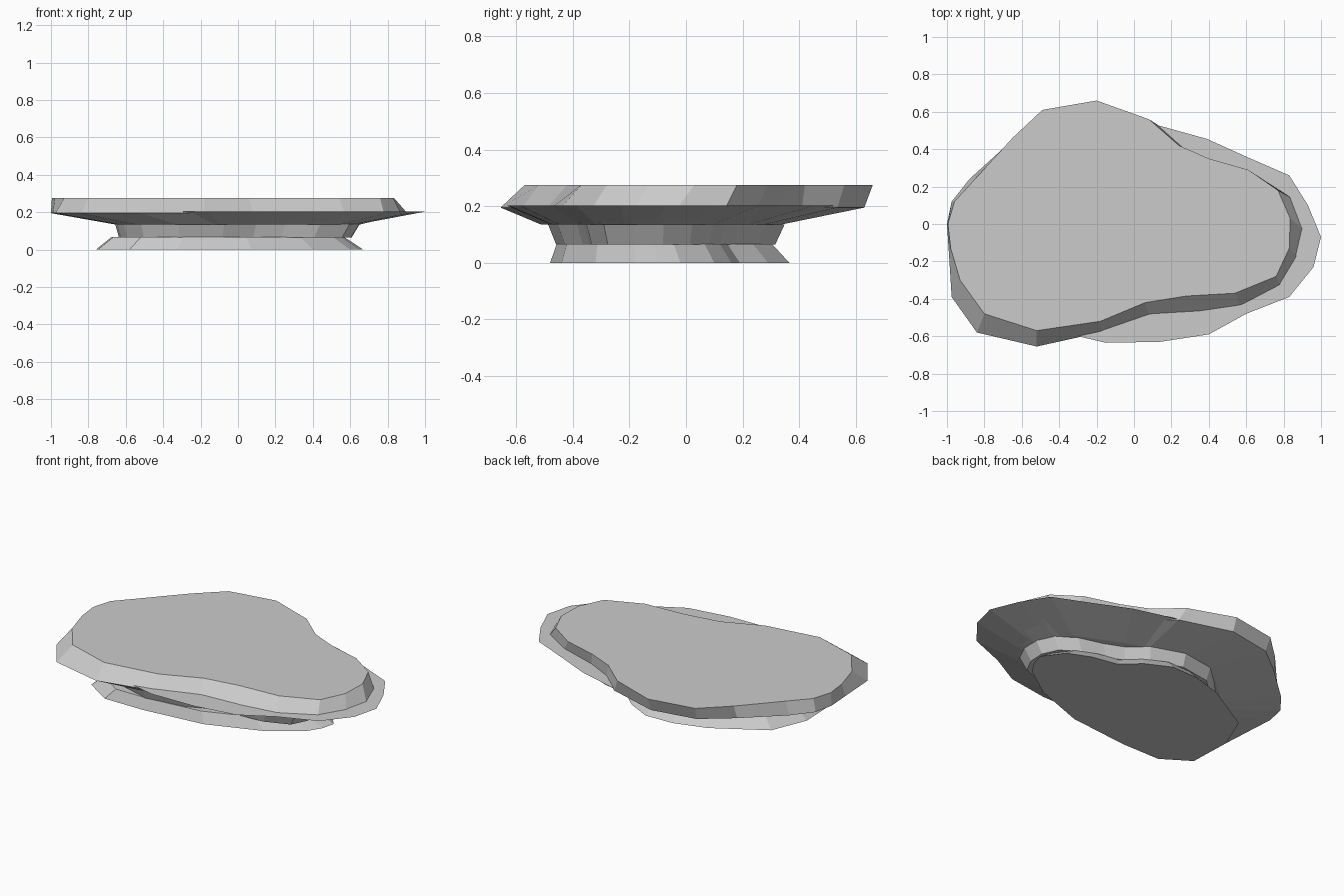
import bpy, bmesh


def at(outline, z, s=(1, 1), o=(0, 0)):
    """Place an outline at height z, scaled and shifted in plan."""
    return [(x * s[0] + o[0], y * s[1] + o[1], z) for x, y in outline]


def loft(name, rings):
    """Flat-shaded solid through matching rings listed bottom to top."""
    bm = bmesh.new()
    vs = [[bm.verts.new(p) for p in r] for r in rings]
    n = len(vs[0])
    for a, b in zip(vs, vs[1:]):
        for i in range(n):
            j = (i + 1) % n
            bm.faces.new((a[i], a[j], b[j], b[i]))
    bm.faces.new(vs[0][::-1])
    bm.faces.new(vs[-1])
    bmesh.ops.recalc_face_normals(bm, faces=bm.faces)
    me = bpy.data.meshes.new(name)
    bm.to_mesh(me)
    bm.free()
    ob = bpy.data.objects.new(name, me)
    bpy.context.collection.objects.link(ob)
    return ob


# Plan outlines, counter-clockwise
cap_top = [(-.995, 0), (-.98, -.13), (-.93, -.3), (-.8, -.48), (-.52, -.57),
           (-.18, -.52), (.06, -.42), (.28, -.385), (.54, -.37), (.76, -.28),
           (.83, -.13), (.835, .03), (.77, .18), (.61, .29), (.4, .35),
           (.24, .42), (.08, .56), (-.2, .66), (-.49, .61), (-.65, .46),
           (-.85, .24), (-.96, .12)]
cap_rim = [(-1, 0), (-.99, -.15), (-.975, -.39), (-.84, -.58), (-.52, -.655),
           (-.18, -.58), (.08, -.49), (.33, -.475), (.57, -.44), (.78, -.33),
           (.87, -.18), (.905, -.03), (.84, .14), (.66, .25), (.42, .33),
           (.26, .41), (.12, .535), (-.2, .63), (-.48, .58), (-.66, .44),
           (-.88, .24), (-.975, .12)]
ledge = [(-.93, -.1), (-.8, -.38), (-.55, -.55), (-.3, -.6), (-.15, -.635),
         (.14, -.63), (.4, -.59), (.6, -.48), (.83, -.39), (.96, -.23),
         (1, -.07), (.93, .1), (.83, .26), (.6, .36), (.39, .455),
         (.12, .53), (-.2, .51), (-.6, .4), (-.85, .15)]
foot = [(.67, -.02), (.65, -.1), (.6, -.18), (.4, -.32), (.07, -.44),
        (-.32, -.48), (-.58, -.48), (-.75, -.37), (-.76, -.1), (-.67, .12),
        (-.36, .3), (-.16, .36), (.02, .365), (.17, .29), (.28, .19),
        (.44, .16), (.58, .1)][::-1]

neck_s, neck_o = (.714, .68), (.054, -.1)

# Upper slab: sloped rim, underside tapering into the neck
loft("top_slab", [at(cap_rim, .135, (.69, .66), (.03, -.08)),
                  at(cap_rim, .195), at(cap_top, .275)])
# Thin ledge peeking out from beneath the upper slab
loft("middle_ledge", [at(ledge, .135, (.64, .64), (.0, -.07)),
                      at(ledge, .203)])
# Narrow waist
loft("waist", [at(cap_top, .065, (.68, .63), (.04, -.1)),
               at(cap_top, .136, neck_s, neck_o)])
# Flared base slab
loft("base_slab", [at(foot, 0), at(foot, .067, (.87, .9), (-.015, -.025))])
